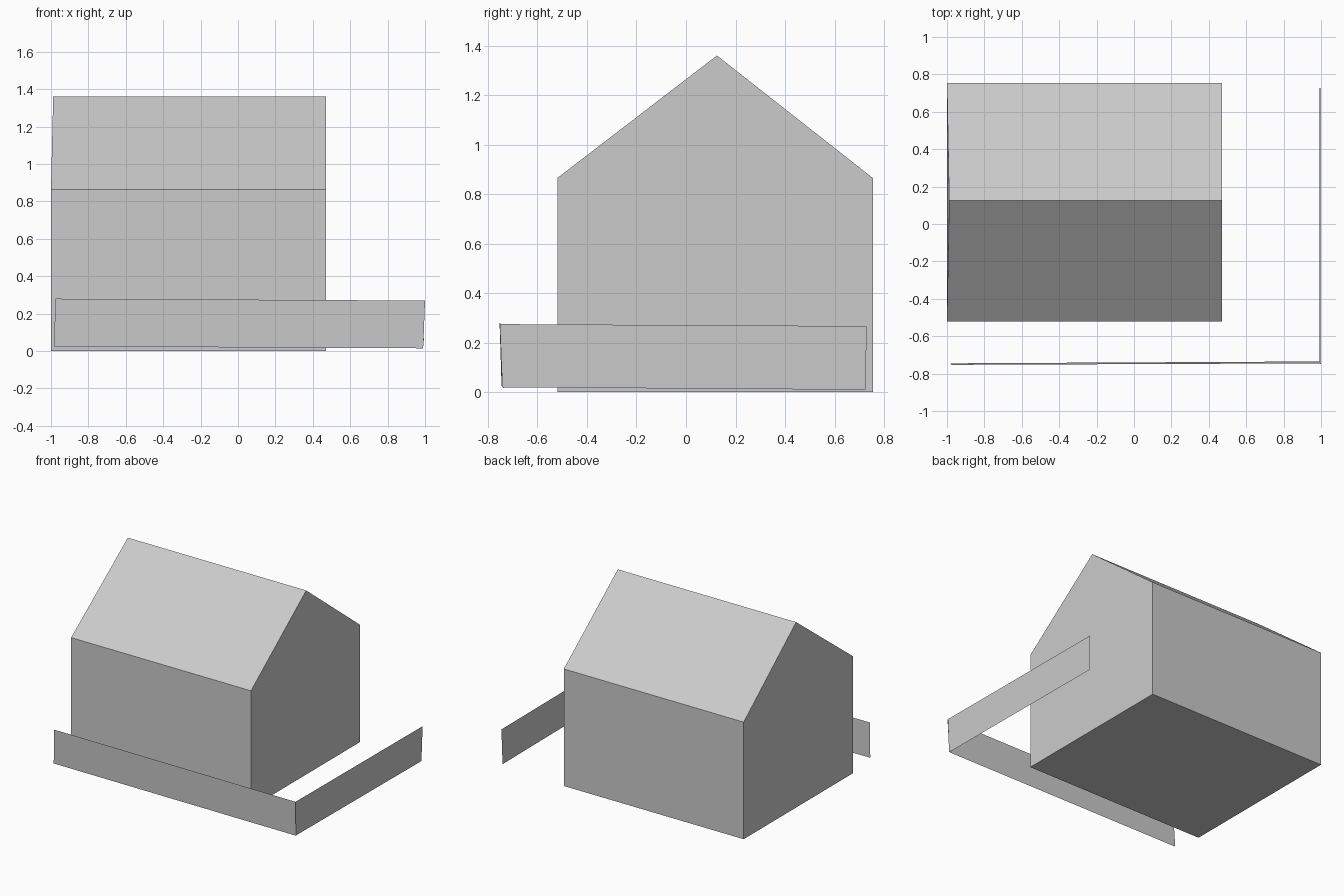
import bpy
import bmesh

if "Cube" in bpy.data.objects:
    bpy.data.objects.remove(bpy.data.objects["Cube"], do_unlink=True)

# One plain grey for everything
grey = bpy.data.materials.new("plain_grey")
grey.use_nodes = True
colour = (0.6, 0.6, 0.6, 1)
grey.diffuse_color = colour
grey.node_tree.nodes["Principled BSDF"].inputs["Base Color"].default_value = colour


def add_object(name, bm):
    mesh = bpy.data.meshes.new(name)
    bm.to_mesh(mesh)
    bm.free()
    mesh.materials.append(grey)
    obj = bpy.data.objects.new(name, mesh)
    bpy.context.collection.objects.link(obj)
    return obj


def panel(name, corners):
    """A single flat sheet."""
    bm = bmesh.new()
    bm.faces.new([bm.verts.new(c) for c in corners])
    return add_object(name, bm)


LEFT, RIGHT = 0.47, -1.0
FRONT, BACK = -0.52, 0.755
EAVES, RIDGE, RIDGE_Y = 0.865, 1.36, 0.125
RIDGE_RIGHT = -0.988          # the right gable leans in slightly

# House walls: gable profile without the roof slopes
bm = bmesh.new()
ends = []
for x in (RIGHT, LEFT):
    ends.append([bm.verts.new((x, y, z)) for y, z in
                 ((FRONT, EAVES), (FRONT, 0), (BACK, 0), (BACK, EAVES))])
for a in range(3):
    bm.faces.new((ends[0][a], ends[0][a + 1], ends[1][a + 1], ends[1][a]))
for end in ends:
    bm.faces.new(end)
bmesh.ops.recalc_face_normals(bm, faces=bm.faces)
# The open top faces up into the roof, so walls point outward
add_object("house_walls", bm)

# Roof: triangular prism with gable ends
bm = bmesh.new()
ends = []
for x, ridge_x in ((RIGHT, RIDGE_RIGHT), (LEFT, LEFT)):
    ends.append([bm.verts.new(c) for c in
                 ((x, FRONT, EAVES), (ridge_x, RIDGE_Y, RIDGE), (x, BACK, EAVES))])
for a in range(3):
    b = (a + 1) % 3
    bm.faces.new((ends[0][a], ends[0][b], ends[1][b], ends[1][a]))
for end in ends:
    bm.faces.new(end)
bmesh.ops.recalc_face_normals(bm, faces=bm.faces)
add_object("gable_roof", bm)

# Low fence sheets, slightly out of true
panel("front_fence", [(-0.985, -0.745, 0.025), (0.99, -0.735, 0.015),
                      (1.0, -0.745, 0.27), (-0.975, -0.753, 0.28)])
panel("side_fence", [(0.992, -0.742, 0.02), (0.992, 0.725, 0.01),
                     (0.998, 0.73, 0.267), (0.998, -0.752, 0.275)])
